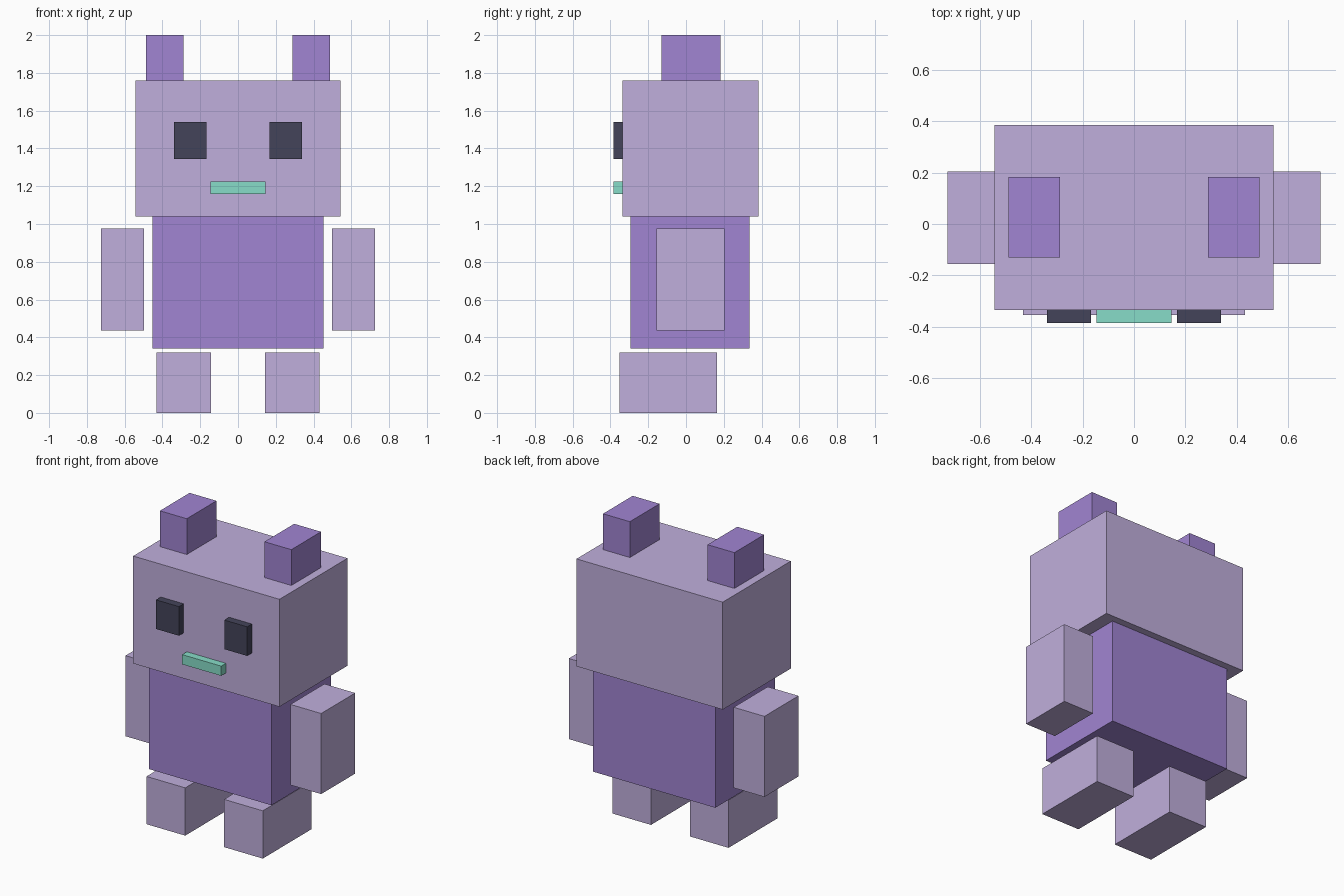
import bpy
from mathutils import Vector

if "Cube" in bpy.data.objects:
    bpy.data.objects.remove(bpy.data.objects["Cube"])


def material(name, rgb):
    """Material from an sRGB 0-255 colour."""
    m = bpy.data.materials.new(name)
    lin = [(c / 255 / 12.92) if c < 11 else ((c / 255 + 0.055) / 1.055) ** 2.4 for c in rgb]
    m.diffuse_color = (*lin, 1)
    m.use_nodes = True
    m.node_tree.nodes["Principled BSDF"].inputs["Base Color"].default_value = m.diffuse_color
    return m


lilac = material("lilac", (192, 175, 220))
purple = material("purple", (161, 133, 210))
dark = material("dark", (68, 68, 90))
mint = material("mint", (135, 220, 200))


def box(name, x, y, z, mat):
    """Box spanning the given (min, max) range on each axis."""
    lo, hi = (Vector(p) for p in zip(x, y, z))
    bpy.ops.mesh.primitive_cube_add(size=1, location=(lo + hi) / 2)
    ob = bpy.context.object
    ob.name = name
    ob.scale = hi - lo
    ob.data.materials.append(mat)
    return ob


def pair(name, x, y, z, mat):
    """Box on the right and its mirror image on the left."""
    box(name + "_right", x, y, z, mat)
    box(name + "_left", (-x[1], -x[0]), y, z, mat)


# Head and torso
box("head", (-0.542, 0.542), (-0.335, 0.385), (1.04, 1.76), lilac)
box("torso", (-0.453, 0.453), (-0.293, 0.337), (0.34, 1.04), purple)

# Face
pair("eye", (0.168, 0.338), (-0.385, -0.335), (1.345, 1.54), dark)
box("mouth", (-0.145, 0.145), (-0.385, -0.335), (1.16, 1.225), mint)

# Ears and limbs
pair("ear", (0.288, 0.487), (-0.131, 0.183), (1.76, 2.0), purple)
pair("arm", (0.497, 0.725), (-0.155, 0.205), (0.435, 0.975), lilac)
pair("leg", (0.144, 0.431), (-0.353, 0.165), (0.0, 0.32), lilac)
